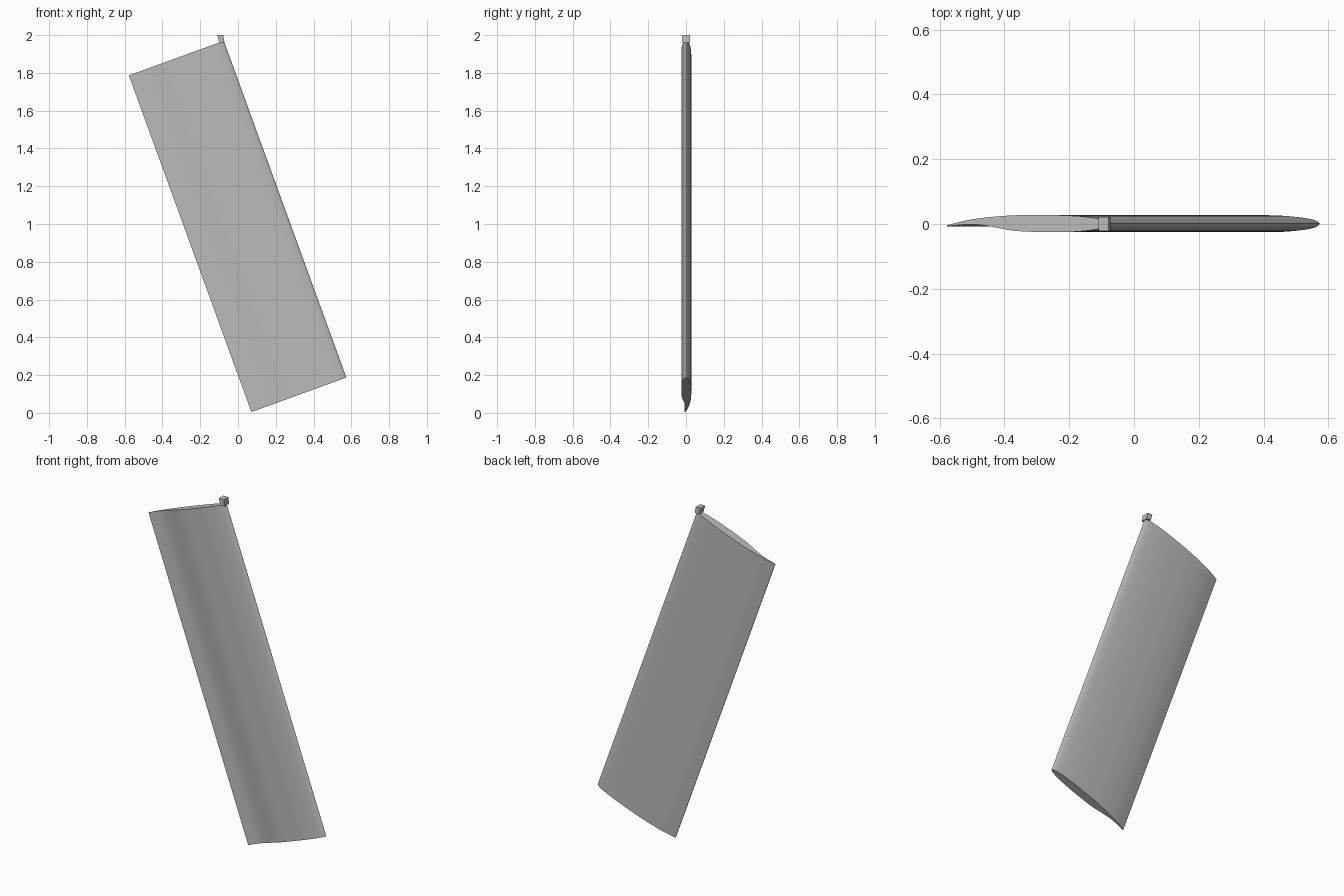
import bpy, bmesh
from math import radians
from mathutils import Vector, Matrix
from mathutils.geometry import interpolate_bezier

cube = bpy.data.objects.get("Cube")
if cube:
    bpy.data.objects.remove(cube, do_unlink=True)

grey = bpy.data.materials.new("plain grey")
grey.use_nodes = True
grey.diffuse_color = (0.5, 0.5, 0.5, 1)
grey.node_tree.nodes["Principled BSDF"].inputs["Base Color"].default_value = (0.5, 0.5, 0.5, 1)

CHORD, SPAN, TILT = 0.535, 1.897, radians(20)

# Wing section as (chord fraction from the nose, thickness offset)
BACK = [(1, -.004), (.85, .014), (.65, .025), (.45, .028), (.25, .026),
        (.13, .021), (.05, .0145), (.012, .007), (0, .001)]
FRONT = [(0, .001), (.012, -.006), (.05, -.0135), (.13, -.020), (.25, -.0245),
         (.45, -.0245), (.6, -.020), (.73, -.008), (.85, -.001), (1, -.007)]


def smooth_path(points, steps=6):
    """Curve through all the points."""
    pts = [Vector((u, y, 0)) for u, y in points]
    last = len(pts) - 1
    tangent = [(pts[min(i + 1, last)] - pts[max(i - 1, 0)]) / 6 for i in range(last + 1)]
    out = []
    for i in range(last):
        a, b = pts[i], pts[i + 1]
        out += interpolate_bezier(a, a + tangent[i], b - tangent[i + 1], b, steps)[:-1]
    return out + [pts[-1]]


def make_prism(name, bottom, top):
    """Solid between two matching loops of points."""
    bm = bmesh.new()
    low = [bm.verts.new(p) for p in bottom]
    high = [bm.verts.new(p) for p in top]
    bm.faces.new(low)
    bm.faces.new(high)
    n = len(low)
    for i in range(n):
        j = (i + 1) % n
        bm.faces.new((low[i], low[j], high[j], high[i]))
    bmesh.ops.recalc_face_normals(bm, faces=bm.faces)
    mesh = bpy.data.meshes.new(name)
    bm.to_mesh(mesh)
    bm.free()
    mesh.materials.append(grey)
    obj = bpy.data.objects.new(name, mesh)
    bpy.context.collection.objects.link(obj)
    return obj


# Wing blade: the section swept along the tilted span
section = smooth_path(BACK) + smooth_path(FRONT)[1:]
place = Matrix.Translation((-0.002, 0, 0.987)) @ Matrix.Rotation(-TILT, 4, 'Y')
loops = [[place @ Vector(((0.5 - p.x) * CHORD, p.y, z)) for p in section]
         for z in (-SPAN / 2, SPAN / 2)]
blade = make_prism("wing_blade", *loops)
bpy.ops.object.select_all(action='DESELECT')
blade.select_set(True)
bpy.context.view_layer.objects.active = blade
bpy.ops.object.shade_smooth_by_angle(angle=radians(30))

# Mounting peg: small block on the top corner, leaning with the span
corners = [(-1, -1), (1, -1), (1, 1), (-1, 1)]
make_prism("mounting_peg",
           [Vector((-0.086 + 0.014 * x, 0.021 * y, 1.962)) for x, y in corners],
           [Vector((-0.094 + 0.016 * x, 0.021 * y, 2.0)) for x, y in corners])
